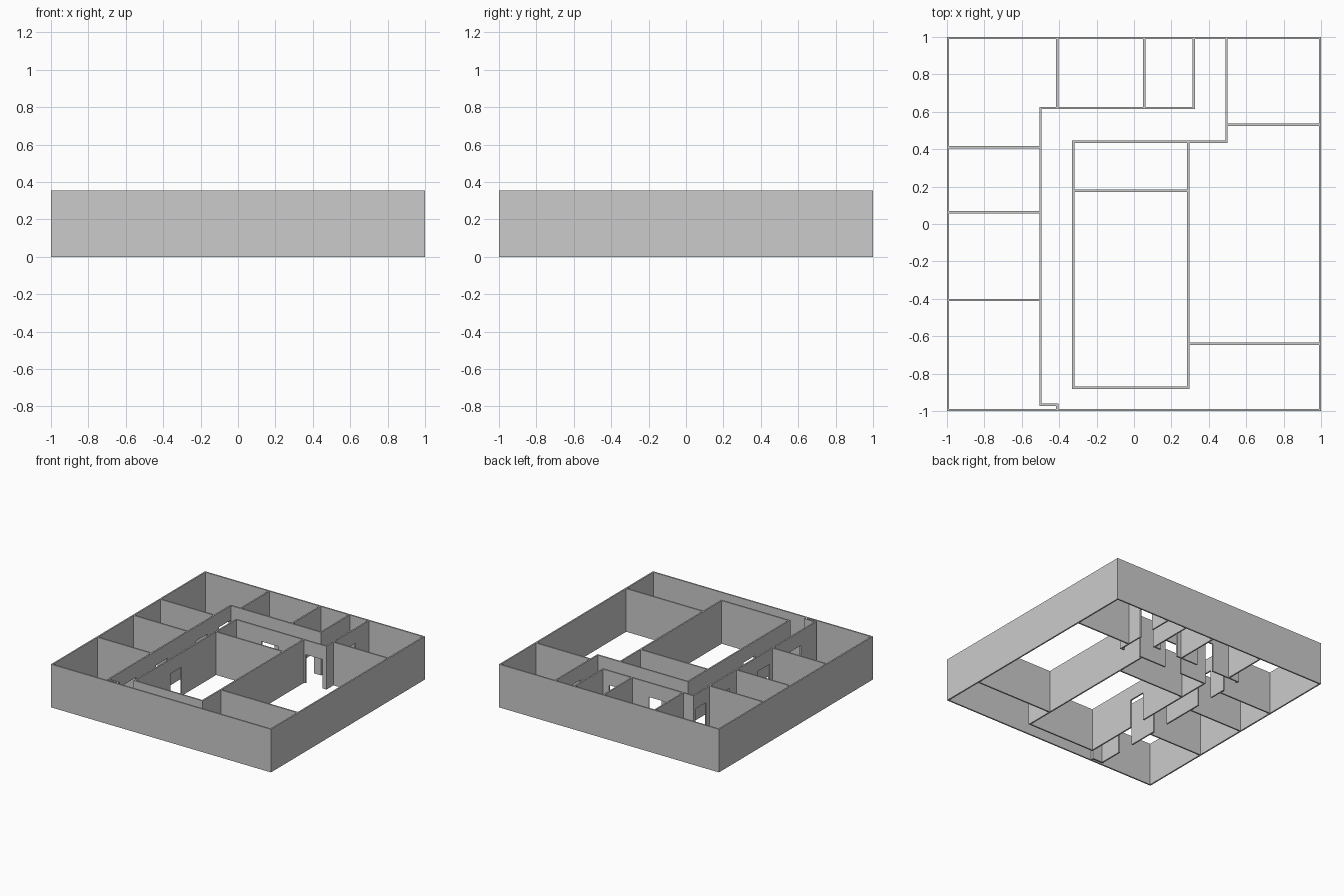
import bpy, bmesh

if "Cube" in bpy.data.objects:
    bpy.data.objects.remove(bpy.data.objects["Cube"])

H = 0.354      # wall height
DOOR = 0.236   # door opening height
T = 0.012      # wall thickness
E = 1 - T / 2  # centre line of the outer walls
h = T / 2


def add_box(bm, axis, pos, a, b, z0, z1):
    pts = [(a, pos - h), (b, pos - h), (b, pos + h), (a, pos + h)]
    if axis == 'y':
        pts = [(q, p) for p, q in pts]
    face = bm.faces.new([bm.verts.new((x, y, z0)) for x, y in pts])
    top = bmesh.ops.extrude_face_region(bm, geom=[face])['geom']
    verts = [v for v in top if isinstance(v, bmesh.types.BMVert)]
    bmesh.ops.translate(bm, verts=verts, vec=(0, 0, z1 - z0))


def wall(name, axis, pos, a, b, doors=()):
    """Straight wall along an axis, split into piers and lintels at doors."""
    bm = bmesh.new()
    start = a
    for d0, d1 in doors:
        add_box(bm, axis, pos, start, d0, 0, H)
        add_box(bm, axis, pos, d0, d1, DOOR, H)
        start = d1
    add_box(bm, axis, pos, start, b, 0, H)
    # merge the pieces and drop the hidden faces between pier and lintel
    bmesh.ops.recalc_face_normals(bm, faces=bm.faces)
    mesh = bpy.data.meshes.new(name)
    bm.to_mesh(mesh)
    bm.free()
    bpy.context.collection.objects.link(bpy.data.objects.new(name, mesh))


# outer walls
wall('front_wall', 'x', -E, -1, 1)
wall('back_wall', 'x', E, -1, 1)
wall('left_wall', 'y', -E, -E + h, E - h)
wall('right_wall', 'y', E, -E + h, E - h)

# left rooms along the corridor
wall('left_corridor_wall', 'y', -0.5, -0.967 - h, 0.62 + h,
     [(-0.77, -0.617), (-0.36, -0.21), (0.16, 0.31), (0.46, 0.6)])
for i, y in enumerate((0.41, 0.063, -0.407)):
    wall(f'left_room_divider_{i + 1}', 'x', y, -E + h, -0.5 - h)
wall('corner_jog_wall', 'x', -0.967, -0.5 + h, -0.41 + h)
wall('corner_jog_end', 'y', -0.41, -E + h, -0.967 - h)

# back rooms
wall('back_corridor_wall', 'x', 0.62, -0.5 + h, 0.32 + h,
     [(-0.25, -0.1), (0.1, 0.26)])
for i, x in enumerate((-0.41, 0.055, 0.32)):
    wall(f'back_room_divider_{i + 1}', 'y', x, 0.62 + h, E - h)

# back right room
wall('back_right_side_wall', 'y', 0.495, 0.44 - h, E - h, [(0.67, 0.81)])
wall('back_right_front_wall', 'x', 0.53, 0.495 + h, E - h)

# central block
wall('centre_back_wall', 'x', 0.44, -0.325 - h, 0.495 - h,
     [(-0.09, 0.065), (0.31, 0.465)])
wall('centre_front_wall', 'x', -0.875, -0.325 - h, 0.29 + h)
wall('centre_left_wall', 'y', -0.325, -0.875 + h, 0.44 - h, [(-0.42, -0.275)])
wall('centre_right_wall', 'y', 0.29, -0.875 + h, 0.44 - h)
wall('centre_divider', 'x', 0.178, -0.325 + h, 0.29 - h)

# right room
wall('right_room_front_wall', 'x', -0.64, 0.29 + h, E - h)
